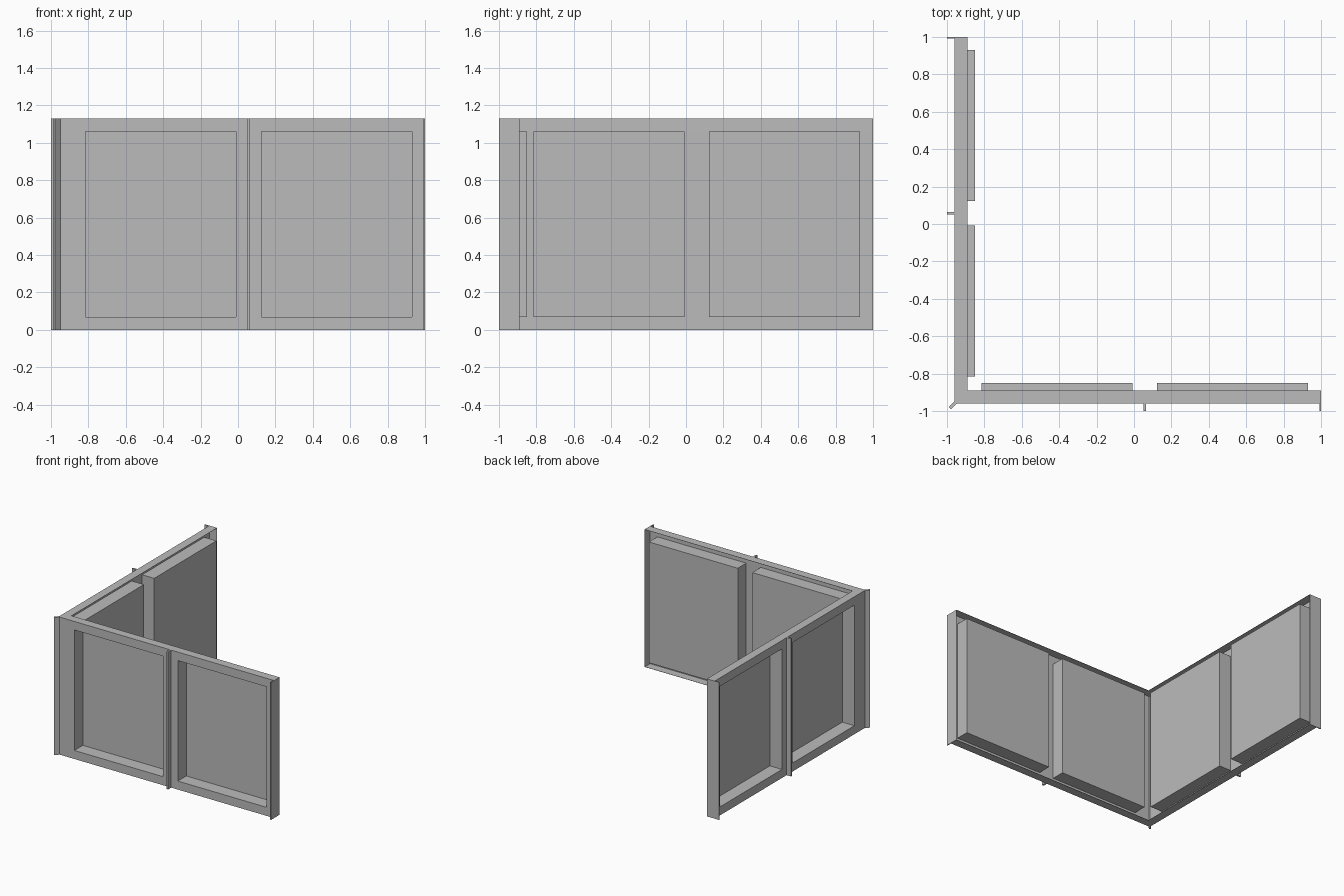
import bpy, bmesh

cube = bpy.data.objects.get("Cube")
if cube:
    bpy.data.objects.remove(cube)

steel = bpy.data.materials.new("grey_steel")
steel.use_nodes = True
GREY = (0.5, 0.5, 0.5, 1)
steel.diffuse_color = GREY
steel.node_tree.nodes["Principled BSDF"].inputs["Base Color"].default_value = GREY

H = 1.13                      # wall height
OUT, IN, PAN = -0.96, -0.89, -0.85   # skin, flange edge and pan back depths
END = 1.0
PANS = [(-0.815, -0.01), (0.125, 0.93)]
LOW, HIGH = 0.07, 1.06


def make(name, quads, swap=False, sheet=0.0):
    """Build an object from quads; swap exchanges x and y for the side wall."""
    bm = bmesh.new()
    for quad in quads:
        pts = [(y, x, z) for x, y, z in reversed(quad)] if swap else quad
        bm.faces.new([bm.verts.new(p) for p in pts])
    bmesh.ops.remove_doubles(bm, verts=bm.verts, dist=0.0001)
    mesh = bpy.data.meshes.new(name)
    bm.to_mesh(mesh)
    bm.free()
    mesh.materials.append(steel)
    obj = bpy.data.objects.new(name, mesh)
    bpy.context.collection.objects.link(obj)
    if sheet:
        mod = obj.modifiers.new("sheet_thickness", "SOLIDIFY")
        mod.thickness = sheet
        mod.offset = -1
    return obj


def prism(outline):
    """Full-height prism over a counter-clockwise plan outline."""
    quads = [[(x, y, H) for x, y in outline],
             [(x, y, 0) for x, y in reversed(outline)]]
    for (ax, ay), (bx, by) in zip(outline, outline[1:] + outline[:1]):
        quads.append([(ax, ay, 0), (bx, by, 0), (bx, by, H), (ax, ay, H)])
    return quads


def upright(x0, x1, z0, z1, y):
    return [(x0, y, z0), (x1, y, z0), (x1, y, z1), (x0, y, z1)]


def shell():
    """Pierced skin with folded top, bottom and end flanges."""
    xs = [OUT] + [x for pan in PANS for x in pan] + [END]
    zs = [0, LOW, HIGH, H]
    quads = [upright(xs[i], xs[i + 1], zs[j], zs[j + 1], OUT)
             for i in range(len(xs) - 1) for j in range(3)
             if not (i % 2 and j == 1)]
    # flanges are mitred at the corner
    rim = [(OUT, OUT)] + [(x, OUT) for x in xs[1:]] + [(END, IN), (IN, IN)]
    quads.append([(x, y, H) for x, y in rim])
    quads.append([(x, y, 0) for x, y in reversed(rim)])
    edge = [(END, OUT, z) for z in zs]
    quads.append([edge[0], (END, IN, 0), (END, IN, H)] + edge[:0:-1])
    return quads


def pan(x0, x1):
    """Recessed tray, open to the outside."""
    a, b = [(x0, LOW), (x1, LOW), (x1, HIGH), (x0, HIGH)], []
    for (ax, az), (bx, bz) in zip(a, a[1:] + a[:1]):
        b.append([(ax, OUT, az), (bx, OUT, bz), (bx, PAN, bz), (ax, PAN, az)])
    return b + [upright(x0, x1, LOW, HIGH, PAN)]


def tab(x0, x1):
    return prism([(x0, -1), (x1, -1), (x1, OUT), (x0, OUT)])


# two matching walls
for wall, swap in (("front", False), ("side", True)):
    make(wall + "_wall_shell", shell(), swap, 0.002)
    for place, span in zip(("corner", "end"), PANS):
        make(f"{wall}_{place}_pan", pan(*span), swap, 0.002)
    make(wall + "_middle_rib", tab(0.05, 0.065), swap)
    make(wall + "_end_lip", tab(0.993, END), swap)

# diagonal rib on the outer corner
w = 0.006
make("corner_rib", prism([(-0.984 - w, -0.984 + w), (-0.984 + w, -0.984 - w),
                          (-0.955 + w, -0.955 - w), (-0.955 - w, -0.955 + w)]))
